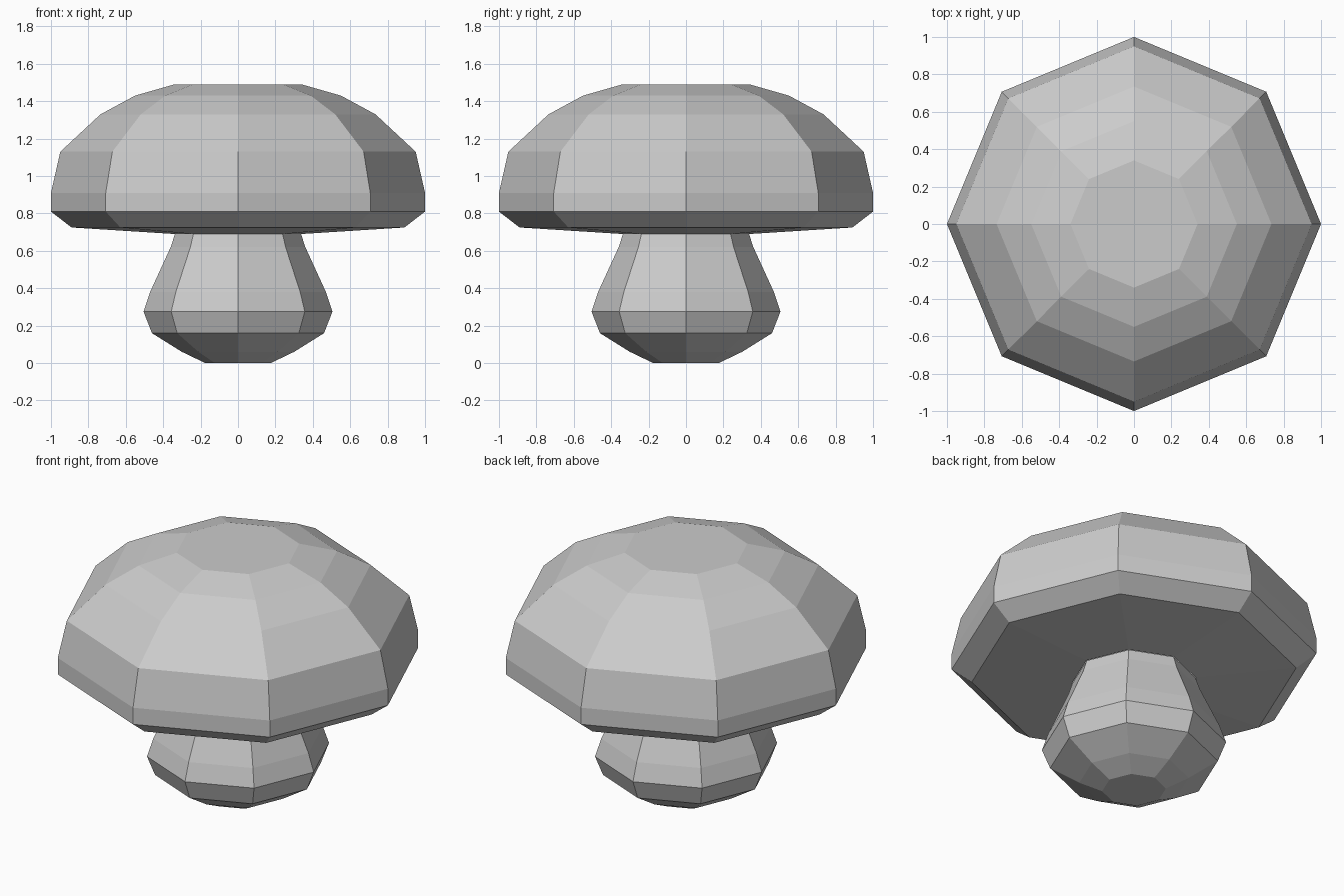
import bpy
import bmesh
import math

SIDES = 8

cube = bpy.data.objects.get("Cube")
if cube:
    bpy.data.objects.remove(cube, do_unlink=True)

# Single plain grey material
grey = bpy.data.materials.new("light_grey")
grey.use_nodes = True
colour = (0.6, 0.6, 0.6, 1)
grey.diffuse_color = colour
grey.node_tree.nodes["Principled BSDF"].inputs["Base Color"].default_value = colour


def lathe(name, profile):
    """Faceted turned part; the first profile ring is closed with a flat face."""
    bm = bmesh.new()
    rings = []
    for radius, z in profile:
        angles = [math.tau * i / SIDES for i in range(SIDES)]
        rings.append([bm.verts.new((radius * math.cos(a), radius * math.sin(a), z))
                      for a in angles])
    bm.faces.new(rings[0])
    for lower, upper in zip(rings, rings[1:]):
        for i in range(SIDES):
            j = (i + 1) % SIDES
            bm.faces.new((lower[i], lower[j], upper[j], upper[i]))
    bmesh.ops.recalc_face_normals(bm, faces=bm.faces)
    # The closing face is an end of the part, so it must point away from the rest
    end = bm.faces[:][0]
    if end.normal.z * (profile[0][1] - profile[-1][1]) < 0:
        bmesh.ops.reverse_faces(bm, faces=bm.faces)
    mesh = bpy.data.meshes.new(name)
    bm.to_mesh(mesh)
    bm.free()
    mesh.materials.append(grey)
    obj = bpy.data.objects.new(name, mesh)
    bpy.context.collection.objects.link(obj)
    return obj


# Domed cap, from the flat crown down and under to the stem
lathe("mushroom_cap", [
    (0.34, 1.49), (0.55, 1.43), (0.735, 1.33), (0.95, 1.13), (1.0, 0.91),
    (1.0, 0.81), (0.89, 0.725), (0.34, 0.69)])

# Bulbous stem, from the flat foot up to the cap
lathe("mushroom_stem", [
    (0.175, 0.0), (0.30, 0.06), (0.46, 0.16), (0.505, 0.275), (0.47, 0.38),
    (0.36, 0.62), (0.337, 0.69)])
